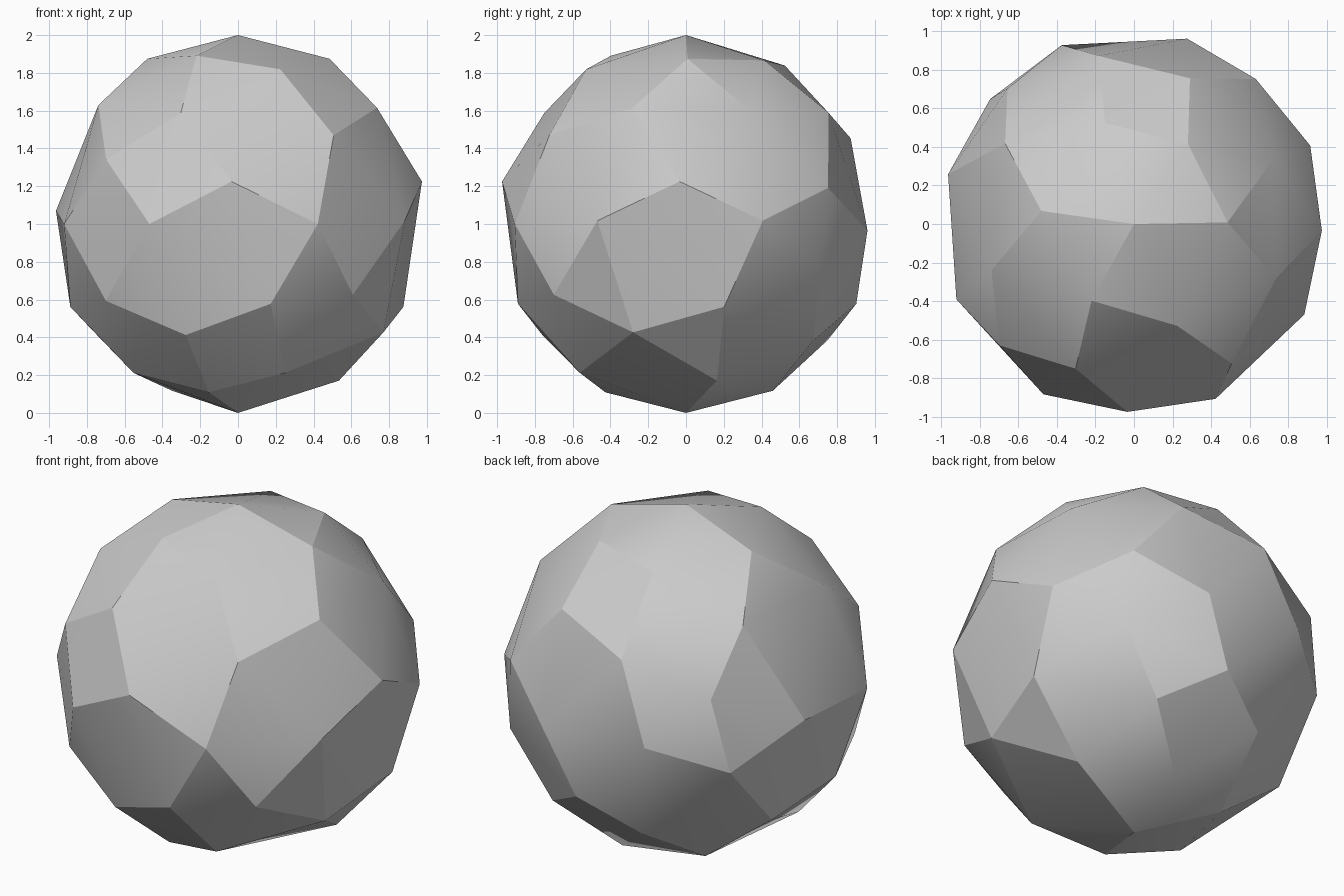
import bpy
import bmesh
from math import radians, sin, cos
from mathutils import Vector

default_cube = bpy.data.objects.get("Cube")
if default_cube:
    bpy.data.objects.remove(default_cube, do_unlink=True)


def make_material(name, color):
    material = bpy.data.materials.new(name)
    material.use_nodes = True
    material.diffuse_color = color
    for node in material.node_tree.nodes:
        if node.type == "BSDF_PRINCIPLED":
            node.inputs["Base Color"].default_value = color
    return material


def on_sphere(azimuth, elevation):
    """Point on the unit sphere that rests on the ground."""
    a, e = radians(azimuth), radians(elevation)
    return Vector((cos(e) * cos(a), cos(e) * sin(a), sin(e) + 1))


# Facet corners, band by band, as (azimuth, elevation) in degrees
upper_cap = [(56, 60), (1, 61), (-67, 55), (-119, 63), (172, 61), (106, 57)]
upper_band = [(-21, 38), (25, 37), (69, 36), (102, 27),
              (148, 38), (-162, 39), (-112, 36), (-55, 28)]
shoulder = [(-138, 20), (133, 16), (-92, 13), (-2, 13), (50, 11)]
waist = [(-118, 0), (-65, 0), (-28, 1), (-157, 0),
         (165, 4), (24, 1), (74, -2), (112, 0)]
lower_band = [(139, -9), (47, -14), (-140, -24), (-110, -36), (-79, -25),
              (-49, -22), (-20, -35), (13, -26), (84, -25), (108, -38),
              (59, -38), (-171, -26), (159, -34)]
lower_cap = [(17, -56), (-66, -52), (-110, -63), (-154, -52), (138, -62), (78, -62)]
poles = [(0, 90), (0, -90)]

# Wrap the corners in a faceted skin
bm = bmesh.new()
for band in (poles, upper_cap, upper_band, shoulder, waist, lower_band, lower_cap):
    for azimuth, elevation in band:
        bm.verts.new(on_sphere(azimuth, elevation))
bmesh.ops.convex_hull(bm, input=list(bm.verts))
bmesh.ops.recalc_face_normals(bm, faces=list(bm.faces))

mesh = bpy.data.meshes.new("faceted_ball")
bm.to_mesh(mesh)
bm.free()
mesh.materials.append(make_material("light grey", (0.6, 0.6, 0.6, 1)))

ball = bpy.data.objects.new("faceted_ball", mesh)
bpy.context.collection.objects.link(ball)

# Soften only the shallow edges
for other in bpy.context.selected_objects:
    other.select_set(False)
ball.select_set(True)
bpy.context.view_layer.objects.active = ball
bpy.ops.object.shade_smooth_by_angle(angle=radians(20))
